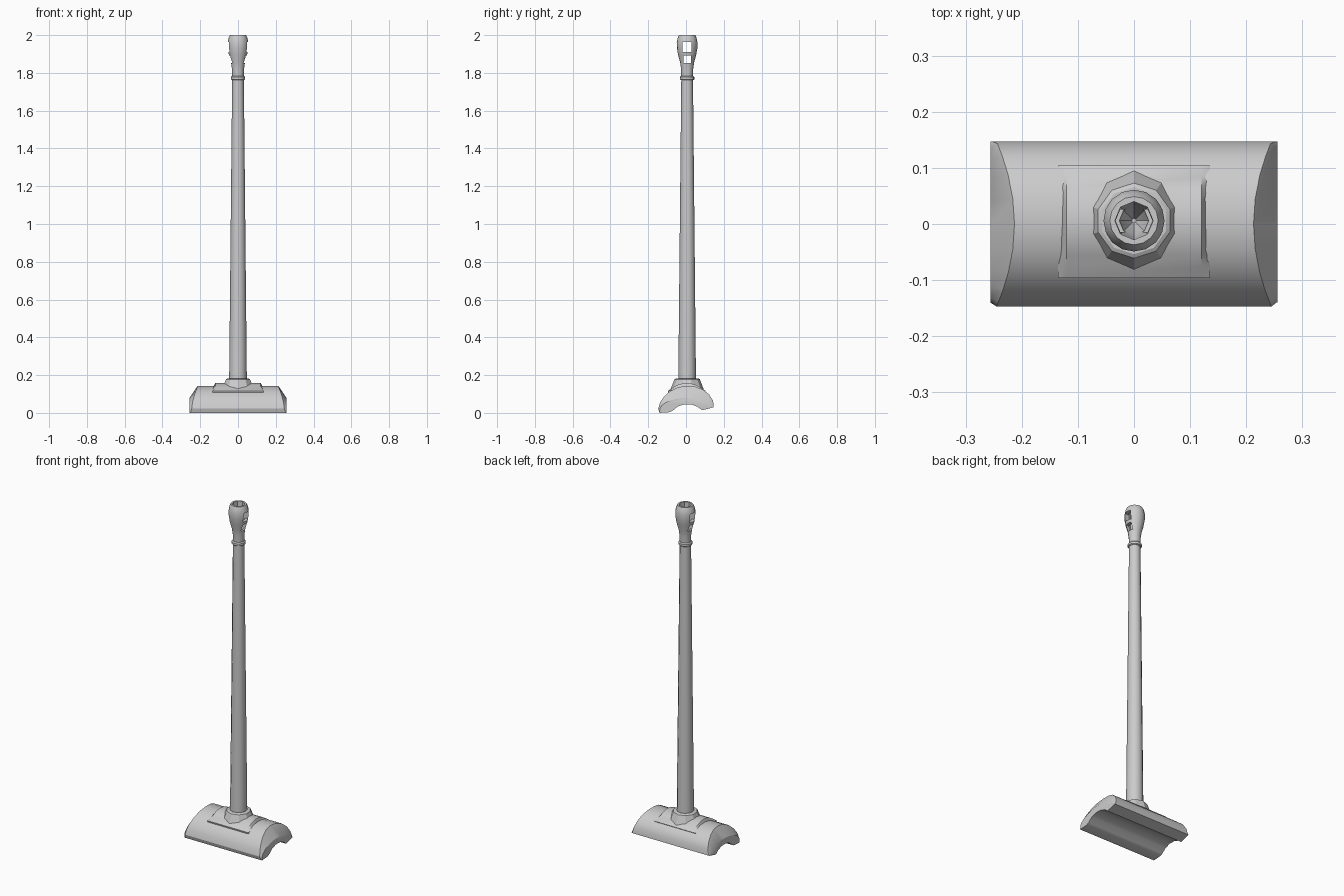
import bpy, bmesh
from math import sin, cos, pi, radians

cube = bpy.data.objects.get("Cube")
if cube:
    bpy.data.objects.remove(cube, do_unlink=True)

grey = bpy.data.materials.new("plain grey")
grey.use_nodes = True
grey.diffuse_color = (0.6, 0.6, 0.6, 1)
grey.node_tree.nodes["Principled BSDF"].inputs["Base Color"].default_value = (0.6, 0.6, 0.6, 1)

AXIS_Y = 0.006


def finish(name, bm, angle=30):
    bmesh.ops.recalc_face_normals(bm, faces=bm.faces)
    me = bpy.data.meshes.new(name)
    bm.to_mesh(me)
    bm.free()
    ob = bpy.data.objects.new(name, me)
    bpy.context.collection.objects.link(ob)
    me.materials.append(grey)
    smooth(ob, angle)
    return ob


def smooth(ob, angle):
    bpy.ops.object.select_all(action='DESELECT')
    ob.select_set(True)
    bpy.context.view_layer.objects.active = ob
    bpy.ops.object.shade_smooth_by_angle(angle=radians(angle))


def loft(name, rings, angle=30):
    """Closed skin through rings of equal point count, with flat caps."""
    bm = bmesh.new()
    loops = [[bm.verts.new(p) for p in ring] for ring in rings]
    for a, b in zip(loops, loops[1:]):
        for i in range(len(a)):
            j = (i + 1) % len(a)
            bm.faces.new((a[i], a[j], b[j], b[i]))
    bm.faces.new(loops[0])
    bm.faces.new(loops[-1])
    return finish(name, bm, angle)


def lathe(name, profile, sides, angle=30):
    rings = [[(r * sin(2 * pi * i / sides), AXIS_Y + r * cos(2 * pi * i / sides), z)
              for i in range(sides)] for r, z in profile]
    return loft(name, rings, angle)


def cut(target, cutter):
    cutter.hide_render = True
    cutter.hide_set(True)
    mod = target.modifiers.new("cut", 'BOOLEAN')
    mod.operation = 'DIFFERENCE'
    mod.solver = 'EXACT'
    mod.object = cutter
    smooth_target = target
    bpy.context.view_layer.objects.active = smooth_target
    bpy.ops.object.modifier_apply(modifier=mod.name)
    bpy.data.objects.remove(cutter, do_unlink=True)


# Curved mantlet: arched outer skin, hollow underside, sloping ends
outer = [(-0.147, 0.022), (-0.138, 0.054), (-0.117, 0.086), (-0.085, 0.115), (-0.045, 0.135),
         (0, 0.143), (0.045, 0.140), (0.088, 0.125), (0.122, 0.098), (0.143, 0.065)]
under = [(0.147, 0.030), (0.085, 0.014), (0.062, 0.032), (0.03, 0.044), (-0.01, 0.045),
         (-0.045, 0.033), (-0.07, 0.012), (-0.085, 0.004), (-0.14, 0.0)]


def shoulder(side):
    arc = [(side * (0.213 + 0.032 * (y / 0.147) ** 2), y, z) for y, z in outer]
    return arc + [(side * 0.252, y, z) for y, z in under]


def end(side):
    arc = [(side * 0.256, y * 0.94, 0.022 + (z - 0.022) * 0.48) for y, z in outer]
    arc = [(x, y, max(z, 0.05 - 0.012 * abs(y) / 0.147)) if abs(y) < 0.1 else (x, y, z)
           for x, y, z in arc]
    return arc + [(side * 0.256, y, z) for y, z in under]


loft("mantlet", [end(-1), shoulder(-1), shoulder(1), end(1)], 32)

# Slightly raised centre band with sloping sides
band = [(0.1 * k / 5, 0.158 - 0.042 * (k / 5) ** 2) for k in range(-5, 6)]


def band_ring(x, drop):
    return [(x, y + 0.004, z - drop * (1 - (y / 0.1) ** 2)) for y, z in band] + \
           [(x, 0.095, 0.09), (x, -0.09, 0.09)]


loft("centre_band", [band_ring(-0.135, 0.03), band_ring(-0.12, 0),
                     band_ring(0.12, 0), band_ring(0.135, 0.03)], 32)

# Flared collar and long tapering barrel
lathe("barrel_collar", [(0.094, 0.11), (0.082, 0.14), (0.067, 0.178), (0.06, 0.182)], 10)
lathe("barrel", [(0.047, 0.15), (0.031, 1.77)], 12, 40)
lathe("barrel_ring", [(0.033, 1.762), (0.038, 1.766), (0.038, 1.778), (0.033, 1.784)], 16)

# Bulbous muzzle brake with a bore and two side windows cut through
brake = lathe("muzzle_brake", [(0.031, 1.77), (0.032, 1.82), (0.037, 1.855), (0.048, 1.895),
                               (0.054, 1.93), (0.055, 1.96), (0.05, 1.985), (0.043, 2.0)], 16)
cut(brake, lathe("bore_cutter", [(0.004, 1.8), (0.024, 1.84), (0.034, 1.9), (0.034, 2.05)], 8))
for z, half_y, half_z in ((1.937, 0.024, 0.026), (1.873, 0.02, 0.02)):
    bm = bmesh.new()
    bmesh.ops.create_cube(bm, size=1)
    bmesh.ops.scale(bm, vec=(0.3, half_y * 2, half_z * 2), verts=bm.verts)
    bmesh.ops.translate(bm, vec=(0, AXIS_Y, z), verts=bm.verts)
    cut(brake, finish("window_cutter", bm))
smooth(brake, 32)
